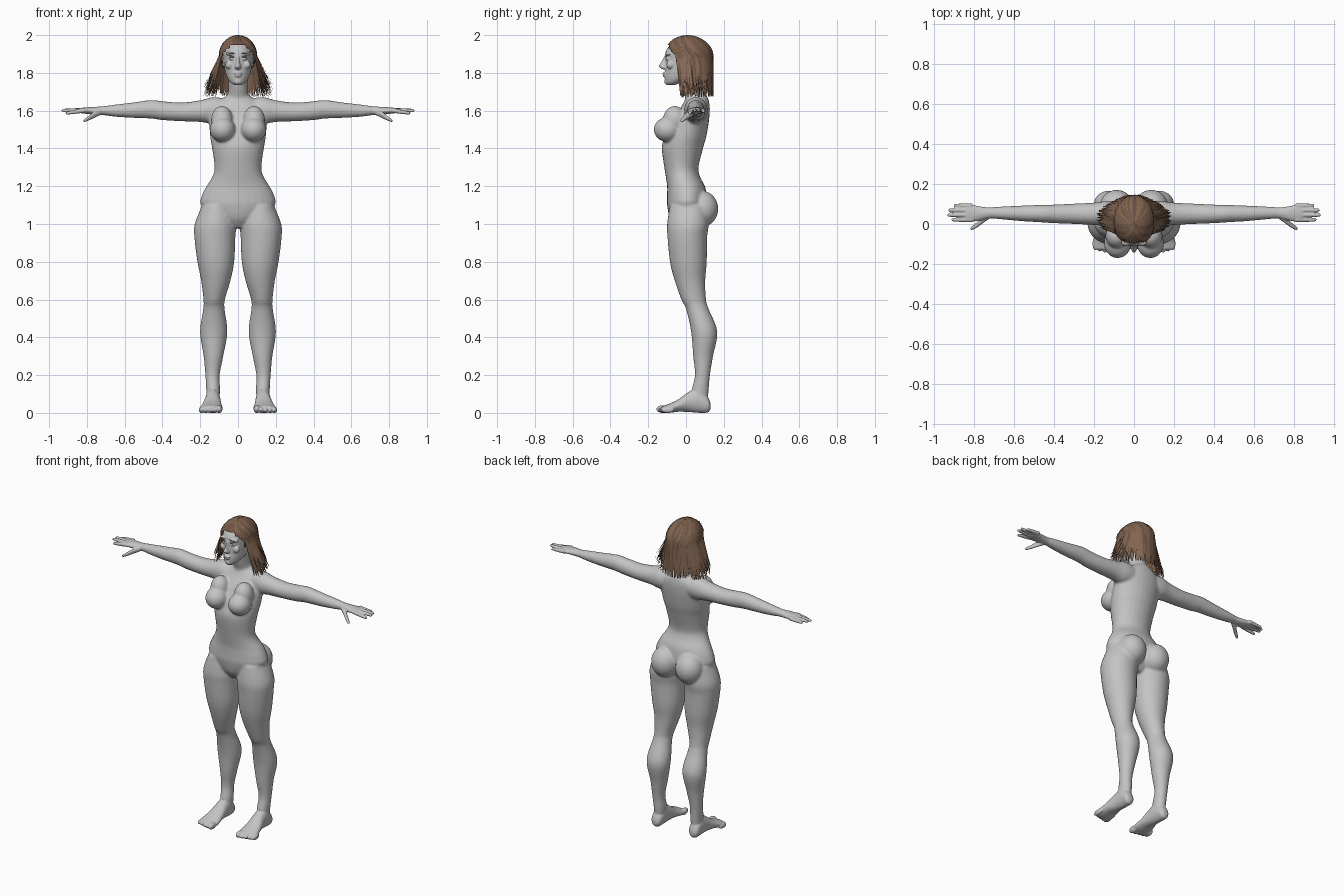
import bpy, bmesh, math, random
from mathutils import Matrix, Vector

if "Cube" in bpy.data.objects:
    bpy.data.objects.remove(bpy.data.objects["Cube"])
random.seed(4)


def material(name, red, green, blue):
    mat = bpy.data.materials.new(name)
    mat.use_nodes = True
    colour = (red, green, blue, 1)
    mat.diffuse_color = colour
    mat.node_tree.nodes["Principled BSDF"].inputs["Base Color"].default_value = colour
    return mat


grey = material("plain grey", .55, .55, .55)
brown = material("hair brown", .23, .135, .085)
dark_brown = material("dark brown", .15, .085, .055)


def dense(rows, steps=5):
    """Smooth curve through the given rows of numbers."""
    result = []
    last = len(rows) - 1
    for i in range(last):
        four = [rows[max(0, min(last, i + j))] for j in (-1, 0, 1, 2)]
        for k in range(steps):
            t = k / steps
            result.append([b + .5 * t * (c - a + t * (2*a - 5*b + 4*c - d + t * (3*(b - c) + d - a)))
                           for a, b, c, d in zip(*four)])
    return result + [list(rows[-1])]


def loft(bm, axis, rows, mirrored=False, sides=28):
    """Oval sections (position, low and high of both cross axes) along an axis."""
    order = {"x": (2, 0, 1), "y": (0, 2, 1), "z": (0, 1, 2)}[axis]
    for sign in (1, -1) if mirrored else (1,):
        rings = []
        for pos, a0, a1, b0, b1 in dense(rows):
            ring = []
            for k in range(sides):
                angle = math.tau * k / sides
                local = ((a0 + a1 + (a1 - a0) * math.cos(angle)) / 2,
                         (b0 + b1 + (b1 - b0) * math.sin(angle)) / 2, pos)
                x, y, z = (local[n] for n in order)
                ring.append(bm.verts.new((x * sign, y, z)))
            rings.append(ring)
        for low, high in zip(rings, rings[1:]):
            for k in range(sides):
                n = (k + 1) % sides
                bm.faces.new((low[k], low[n], high[n], high[k]))
        bm.faces.new(rings[0])
        bm.faces.new(rings[-1])


def ball(bm, centre, radii, mirrored=True):
    for sign in (1, -1) if mirrored else (1,):
        place = Vector((centre[0] * sign, centre[1], centre[2]))
        matrix = Matrix.Translation(place) @ Matrix.Diagonal((*radii, 1))
        bmesh.ops.create_uvsphere(bm, u_segments=24, v_segments=16, radius=1, matrix=matrix)


def finish(bm, name, mats, voxel=0, smoothing=0):
    if voxel:
        bmesh.ops.recalc_face_normals(bm, faces=bm.faces)
    mesh = bpy.data.meshes.new(name)
    for face in bm.faces:
        face.smooth = True
    bm.to_mesh(mesh)
    bm.free()
    for mat in mats:
        mesh.materials.append(mat)
    obj = bpy.data.objects.new(name, mesh)
    bpy.context.collection.objects.link(obj)
    if voxel:
        fuse = obj.modifiers.new("fuse", "REMESH")
        fuse.mode, fuse.voxel_size, fuse.use_smooth_shade = "VOXEL", voxel, True
        soften = obj.modifiers.new("soften", "SMOOTH")
        soften.factor, soften.iterations = .5, smoothing
    return obj


def centred(rows):
    return [(z, -half, half, front, back) for z, half, front, back in rows]


# Body: torso, neck, bust, seat, legs and arms fused together
body = bmesh.new()
loft(body, "z", centred([
    (.98, .05, -.05, .06), (1.03, .12, -.085, .09), (1.1, .195, -.1, .11), (1.15, .192, -.1, .11),
    (1.2, .167, -.1, .1), (1.25, .136, -.107, .075), (1.3, .124, -.115, .066), (1.4, .137, -.128, .09),
    (1.46, .147, -.115, .107), (1.52, .152, -.09, .118), (1.58, .155, -.055, .125),
    (1.63, .135, -.02, .125), (1.67, .075, 0, .115), (1.69, .05, .01, .1)]))
loft(body, "z", centred([(1.6, .065, 0, .11), (1.67, .058, -.005, .11),
                         (1.72, .05, -.02, .085), (1.8, .052, -.04, .08)]))
ball(body, (.082, -.097, 1.5), (.068, .074, .066))
ball(body, (.085, -.06, 1.55), (.058, .062, .075))
ball(body, (.087, .085, 1.08), (.086, .086, .095))
loft(body, "z", [
    (1.1, .03, .19, -.085, .11), (1, .01, .229, -.1, .12), (.93, .014, .231, -.098, .112),
    (.8, .02, .215, -.085, .11), (.7, .04, .195, -.06, .102), (.6, .069, .183, -.025, .106),
    (.55, .071, .184, .0, .12), (.43, .056, .201, .027, .166), (.3, .078, .182, .038, .143),
    (.2, .097, .173, .047, .127), (.12, .095, .168, .03, .12), (.06, .1, .165, .03, .115)], True)
loft(body, "x", [
    (.05, 0, .11, 1.54, 1.66), (.13, -.01, .115, 1.53, 1.672), (.2, -.005, .107, 1.54, 1.655),
    (.3, 0, .102, 1.544, 1.643), (.4, .004, .097, 1.55, 1.65), (.46, .008, .096, 1.558, 1.656),
    (.56, .014, .092, 1.562, 1.643), (.65, .022, .088, 1.568, 1.632), (.74, .03, .082, 1.58, 1.62)], True)
finish(body, "body", [grey], .007, 6)

# Hands: wrist, palm, four fingers and a thumb
hands = bmesh.new()
loft(hands, "x", [(.66, .025, .085, 1.572, 1.628), (.72, .028, .082, 1.577, 1.622),
                  (.77, .018, .088, 1.58, 1.62), (.82, .01, .098, 1.585, 1.616),
                  (.845, .015, .098, 1.59, 1.612)], True)
for y, tip, drop in ((.021, .912, .016), (.045, .934, .002), (.069, .928, 0), (.092, .902, .006)):
    rows = []
    for t, size in ((0, .012), (.4, .0115), (.8, .0095), (.95, .008), (1, .004)):
        z = 1.602 - drop * t
        rows.append((.81 + (tip - .81) * t, y - size, y + size, z - size, z + size))
    loft(hands, "x", rows, True, 12)
loft(hands, "x", [(.725, .025, .06, 1.578, 1.61), (.755, .004, .036, 1.564, 1.6),
                  (.785, -.018, .01, 1.55, 1.577), (.81, -.031, -.01, 1.54, 1.558),
                  (.818, -.028, -.018, 1.541, 1.55)], True, 12)
finish(hands, "hands", [grey], .004, 2)

# Feet: sole, heel, instep and toes
feet = bmesh.new()
loft(feet, "y", [(.13, .12, .15, .02, .05), (.115, .102, .167, .002, .085), (.07, .095, .172, 0, .13),
                 (.02, .092, .176, .004, .115), (-.04, .086, .19, .006, .072),
                 (-.09, .08, .202, 0, .048), (-.125, .088, .2, .004, .036)], True)
loft(feet, "z", [(.04, .1, .165, .03, .116), (.1, .097, .167, .026, .117), (.15, .098, .168, .044, .12)], True)
for i in range(5):
    size = .018 if i == 0 else .0135
    ball(feet, (.1 + .0235 * i, -.122 + .006 * i, size + .002), (size, .035, size + .003))
finish(feet, "feet", [grey], .005, 2)

# Head: skull, brow, cheeks, nose, lips, chin and ears
head = bmesh.new()
loft(head, "z", centred([
    (1.735, .018, -.1, -.06), (1.75, .04, -.109, -.02), (1.78, .06, -.113, .05), (1.82, .071, -.11, .09),
    (1.87, .078, -.109, .115), (1.915, .079, -.107, .12), (1.955, .062, -.078, .1),
    (1.98, .035, -.04, .065)]))
loft(head, "z", centred([(1.818, .01, -.122, -.08), (1.825, .017, -.135, -.08), (1.835, .016, -.144, -.08),
                         (1.86, .009, -.13, -.08), (1.89, .009, -.115, -.08)]), sides=16)
ball(head, (0, -.112, 1.797), (.022, .013, .007), False)
ball(head, (0, -.111, 1.785), (.018, .012, .008), False)
ball(head, (0, -.098, 1.755), (.022, .017, .018), False)
ball(head, (.034, -.093, 1.902), (.03, .017, .011))
ball(head, (.045, -.083, 1.842), (.022, .02, .022))
ball(head, (.032, -.094, 1.876), (.015, .015, .011))
ball(head, (.08, .02, 1.86), (.01, .02, .032))
finish(head, "head", [grey], .004, 3)

# Thin brows and lashes
brows = bmesh.new()
ball(brows, (.034, -.106, 1.905), (.02, .004, .002))
ball(brows, (.032, -.106, 1.884), (.015, .004, .002))
finish(brows, "brows_and_lashes", [dark_brown])

# Hair cap, open around the face
cap = bmesh.new()
ball(cap, (0, .01, 1.89), (.096, .13, .105), False)
open_faces = [f for f in cap.faces if f.calc_center_median().y < -.09 + .6 * (1.945 - f.calc_center_median().z)]
bmesh.ops.delete(cap, geom=open_faces, context="FACES")
finish(cap, "hair_cap", [dark_brown])

# Hair locks: tapered ribbons from a centre parting, falling to the shoulders
hair = bmesh.new()
STEPS = 14
for n in range(460):
    side = 1 if n % 2 else -1
    u = random.random()
    start, end = math.radians(5 + 150 * u), math.radians(64 + 118 * u)
    rise = math.radians(min(86, 42 + 90 * random.random()))
    scale = random.uniform(.97, 1.02)
    bottom = random.uniform(1.67, 1.74)
    width = random.uniform(.006, .011)
    flare = random.uniform(.04, .09)
    previous = None
    shade = int(random.random() < .3)
    for k in range(STEPS + 1):
        t = k / STEPS
        over, fall = min(1, t * 2), max(0, t * 2 - 1)
        angle = start + (end - start) * over
        lift = rise * (1 - over)
        out = math.cos(lift) * scale
        x = .1 * out * math.sin(angle) + flare * fall * max(0, math.sin(angle)) ** 3
        y = .01 - .133 * out * math.cos(angle) + .02 * fall * max(0, math.sin(angle))
        z = 1.89 + .108 * scale * math.sin(lift) + (bottom - 1.89) * fall
        half = width * (1 - .75 * fall) * (.5 + .5 * over)
        across = Vector((math.cos(angle), math.sin(angle), 0)) * half
        centre = Vector((x, y, z))
        pair = []
        for offset in (-across, across):
            point = centre + offset
            pair.append(hair.verts.new((point.x * side, point.y, point.z)))
        if previous:
            face = hair.faces.new((previous[0], previous[1], pair[1], pair[0]))
            face.material_index = shade
        previous = pair
finish(hair, "hair_locks", [brown, dark_brown])
